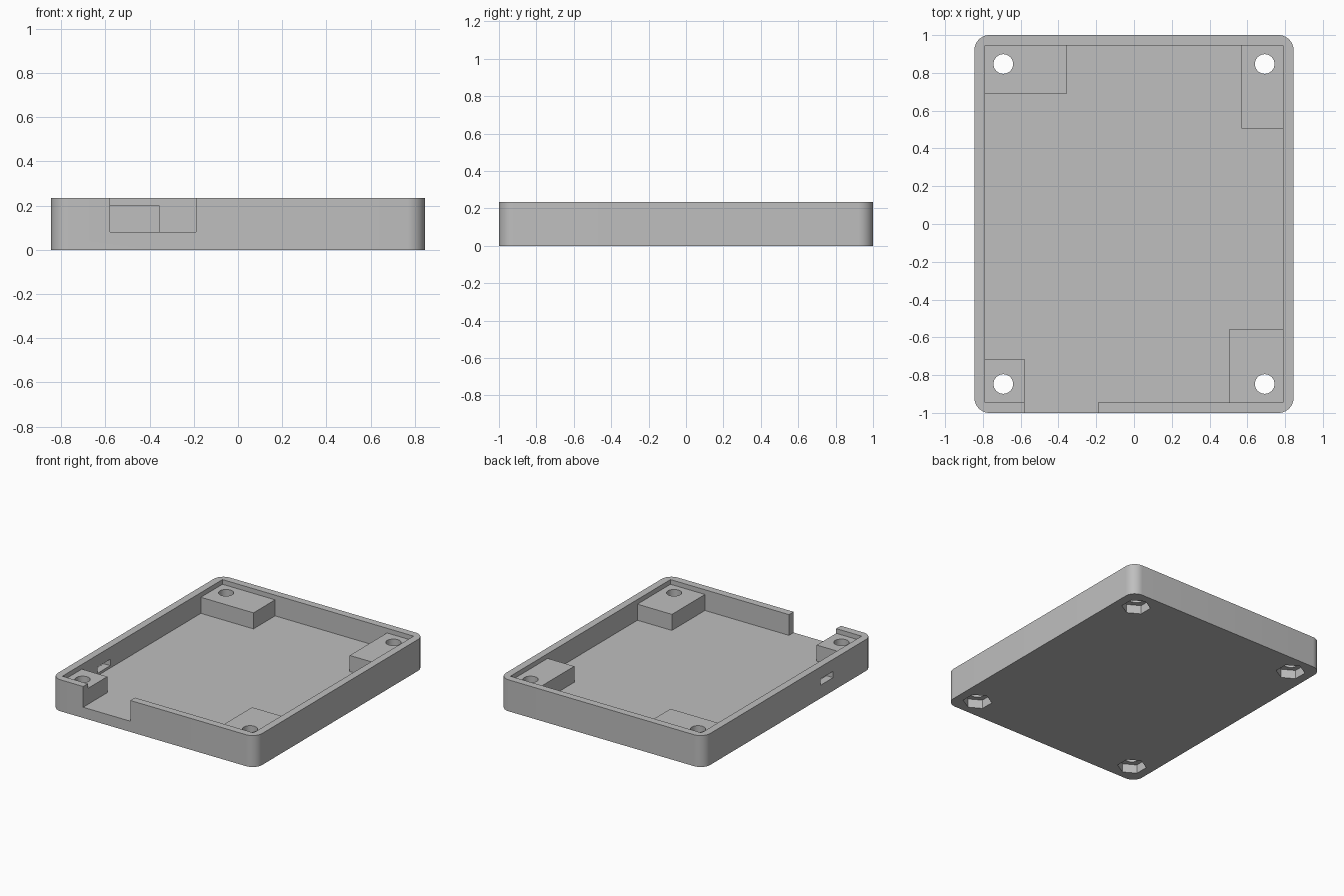
import bpy, bmesh, math

if "Cube" in bpy.data.objects:
    bpy.data.objects.remove(bpy.data.objects["Cube"])

HX, HY, H = 0.845, 1.0, 0.235      # outer half sizes and height
IX, IY = 0.79, 0.945               # inner half sizes
FLOOR, POST_TOP, OVER = 0.08, 0.2, 0.4
RADIUS = 0.08

grey = bpy.data.materials.new("light_grey_plastic")
grey.use_nodes = True
grey.diffuse_color = (0.52, 0.52, 0.52, 1)
grey.node_tree.nodes["Principled BSDF"].inputs["Base Color"].default_value = (0.52, 0.52, 0.52, 1)


def prism(name, outline, z0, z1):
    """Extrude a flat outline from z0 to z1."""
    bm = bmesh.new()
    base = bm.faces.new([bm.verts.new((x, y, z0)) for x, y in outline])
    top = bmesh.ops.extrude_face_region(bm, geom=[base])["geom"]
    moved = [v for v in top if isinstance(v, bmesh.types.BMVert)]
    bmesh.ops.translate(bm, verts=moved, vec=(0, 0, z1 - z0))
    bmesh.ops.recalc_face_normals(bm, faces=bm.faces)
    mesh = bpy.data.meshes.new(name)
    bm.to_mesh(mesh)
    bm.free()
    mesh.materials.append(grey)
    obj = bpy.data.objects.new(name, mesh)
    bpy.context.collection.objects.link(obj)
    return obj


def rect(x0, x1, y0, y1):
    return [(x0, y0), (x1, y0), (x1, y1), (x0, y1)]


def ring(cx, cy, r, n, turn=0.0):
    return [(cx + r * math.cos(turn + math.tau * i / n),
             cy + r * math.sin(turn + math.tau * i / n)) for i in range(n)]


def rounded_rect(hx, hy, r, steps=12):
    pts = []
    for k, (sx, sy) in enumerate([(1, 1), (-1, 1), (-1, -1), (1, -1)]):
        for i in range(steps + 1):
            a = math.pi / 2 * (k + i / steps)
            pts.append((sx * (hx - r) + r * math.cos(a), sy * (hy - r) + r * math.sin(a)))
    return pts


def cut(target, outline, z0, z1):
    """Remove an extruded outline from the target."""
    cutter = prism("cutter", outline, z0, z1)
    mod = target.modifiers.new("cut", 'BOOLEAN')
    mod.operation, mod.solver, mod.object = 'DIFFERENCE', 'EXACT', cutter
    bpy.context.view_layer.objects.active = target
    bpy.ops.object.modifier_apply(modifier=mod.name)
    bpy.data.objects.remove(cutter)


# Tray with rounded outer corners
tray = prism("enclosure_tray", rounded_rect(HX, HY, RADIUS), 0, H)

# Pocket leaving four corner posts and an open notch in the front wall
pocket = [(-0.58, -1.1), (-0.58, -0.715), (-IX, -0.715), (-IX, 0.69),
          (-0.355, 0.69), (-0.355, IY), (0.57, IY), (0.57, 0.505),
          (IX, 0.505), (IX, -0.555), (0.505, -0.555), (0.505, -IY),
          (-0.19, -IY), (-0.19, -1.1)]
cut(tray, pocket, FLOOR, OVER)

# Lower the post tops below the rim
cut(tray, rect(-IX, IX, -IY, IY), POST_TOP, OVER)

# Small slot through the right wall
cut(tray, rect(-0.9, -0.7, -0.53, -0.38), 0.098, 0.145)

# Screw holes with hexagonal nut recesses underneath
for sx in (-1, 1):
    for sy in (-1, 1):
        x, y = 0.692 * sx, 0.847 * sy
        cut(tray, ring(x, y, 0.052, 32), -0.1, OVER)
        cut(tray, ring(x, y, 0.1, 6, math.pi / 2), -0.1, 0.065)

# Smooth the rounded corners and holes, keep the edges sharp
bpy.ops.object.select_all(action='DESELECT')
tray.select_set(True)
bpy.context.view_layer.objects.active = tray
bpy.ops.object.shade_smooth_by_angle(angle=math.radians(30))
